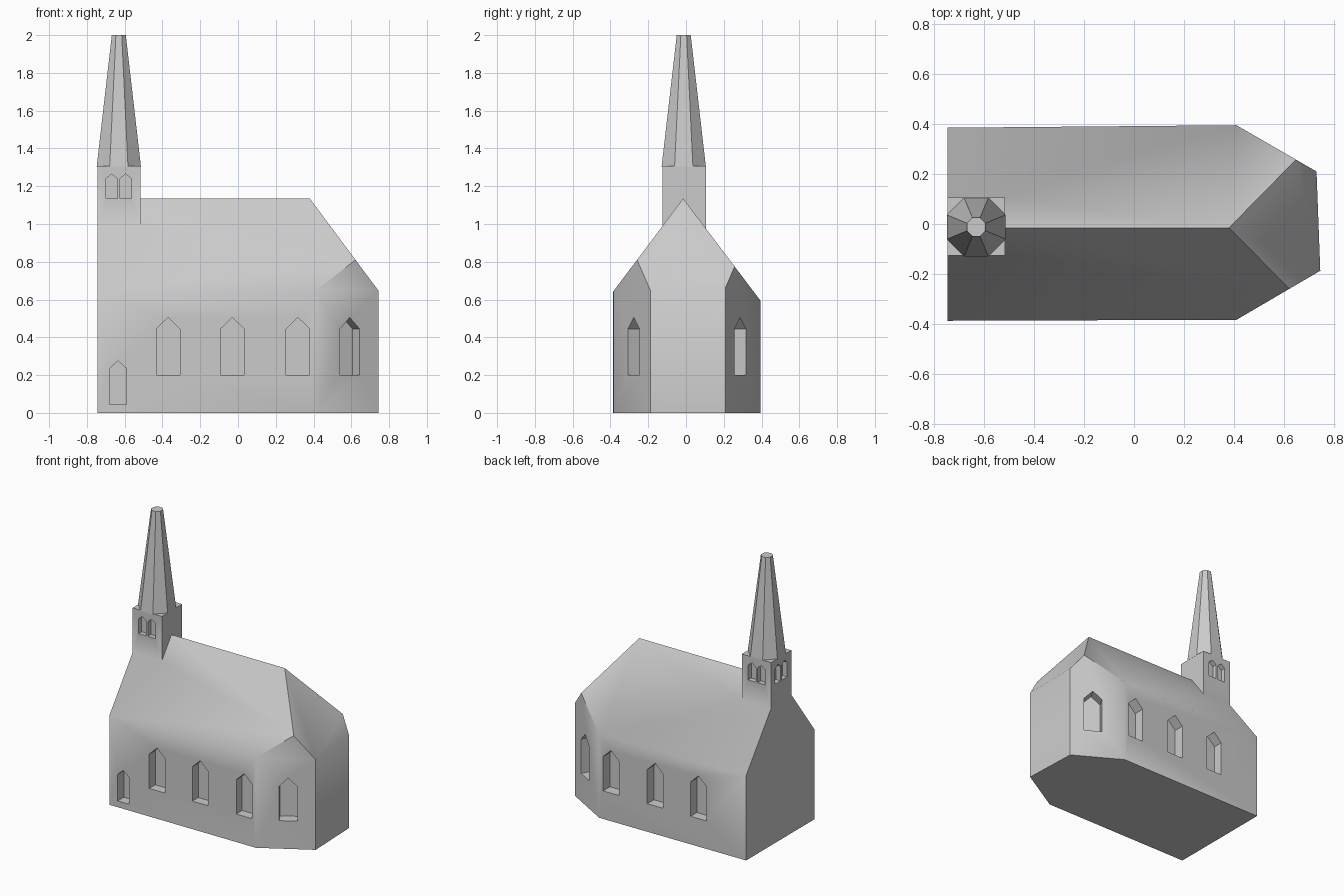
import bpy, bmesh, math
from mathutils import Vector

if "Cube" in bpy.data.objects:
    bpy.data.objects.remove(bpy.data.objects["Cube"])

stone = bpy.data.materials.new("pale_stone")
stone.diffuse_color = (0.6, 0.6, 0.6, 1)
stone.use_nodes = True
stone.node_tree.nodes["Principled BSDF"].inputs["Base Color"].default_value = stone.diffuse_color


def new_object(name, bm):
    bmesh.ops.recalc_face_normals(bm, faces=bm.faces)
    mesh = bpy.data.meshes.new(name)
    bm.to_mesh(mesh)
    bm.free()
    mesh.materials.append(stone)
    ob = bpy.data.objects.new(name, mesh)
    bpy.context.collection.objects.link(ob)
    return ob


def prism(bm, outline, offset):
    face = bm.faces.new([bm.verts.new(p) for p in outline])
    ext = bmesh.ops.extrude_face_region(bm, geom=[face])
    moved = [v for v in ext["geom"] if isinstance(v, bmesh.types.BMVert)]
    bmesh.ops.translate(bm, verts=moved, vec=offset)
    if not face.is_valid or len(face.link_loops if hasattr(face, "link_loops") else face.loops) == 0:
        bm.faces.new([bm.verts.new(p) for p in outline])


def niche(bm, x, y, normal, width, bottom, shoulder, apex, depth):
    """Pointed opening centred at x, y in a wall that faces along normal."""
    n = Vector((normal[0], normal[1], 0)).normalized()
    t = Vector((-n.y, n.x, 0))
    start = Vector((x, y, 0)) + n * 0.03
    w = width / 2
    outline = [start + t * a + Vector((0, 0, z)) for a, z in
               ((-w, bottom), (w, bottom), (w, shoulder), (0, apex), (-w, shoulder))]
    prism(bm, outline, -n * (depth + 0.03))


def boolean(target, other, operation):
    mod = target.modifiers.new(operation, "BOOLEAN")
    mod.object, mod.operation, mod.solver = other, operation, "EXACT"
    bpy.context.view_layer.objects.active = target
    bpy.ops.object.modifier_apply(modifier=mod.name)
    bpy.data.objects.remove(other, do_unlink=True)


# Nave with a three-sided end, cut to shape by the two roof slopes and the hip
bm = bmesh.new()
plan = [(-0.745, -0.387), (0.41, -0.383), (0.745, -0.187),
        (0.73, 0.21), (0.41, 0.395), (-0.745, 0.385)]
prism(bm, [(x, y, 0) for x, y in plan], (0, 0, 1.4))
bmesh.ops.recalc_face_normals(bm, faces=bm.faces)
for point, normal in (((0, -0.015, 1.135), (0, -0.495, 0.372)),
                      ((0, -0.015, 1.135), (0, 0.535, 0.405)),
                      ((0.38, 0, 1.135), (0.49, 0, 0.365))):
    geom = bm.verts[:] + bm.edges[:] + bm.faces[:]
    cut = bmesh.ops.bisect_plane(bm, geom=geom, plane_co=point, plane_no=normal, clear_outer=True)
    edges = [e for e in cut["geom_cut"] if isinstance(e, bmesh.types.BMEdge)]
    bmesh.ops.contextual_create(bm, geom=edges)
church = new_object("church_body", bm)

# Square bell tower rising flush from the west gable
bm = bmesh.new()
prism(bm, [(-0.745, -0.125, 0.7), (-0.515, -0.125, 0.7),
           (-0.515, 0.105, 0.7), (-0.745, 0.105, 0.7)], (0, 0, 0.607))
boolean(church, new_object("bell_tower", bm), "UNION")

# Recessed windows, door and belfry openings
bm = bmesh.new()
for x in (-0.37, -0.03, 0.317):
    for side in (-1, 1):
        niche(bm, x, side * 0.387, (0, side), 0.124, 0.2, 0.445, 0.505, 0.07)
niche(bm, 0.592, -0.2765, (0.196, -0.335), 0.12, 0.2, 0.445, 0.505, 0.075)
niche(bm, 0.597, 0.287, (0.185, 0.32), 0.12, 0.2, 0.445, 0.505, 0.075)
niche(bm, -0.635, -0.387, (0, -1), 0.09, 0.045, 0.235, 0.275, 0.07)
for shift in (-0.037, 0.037):
    for y, side in ((-0.125, -1), (0.105, 1)):
        niche(bm, -0.632 + shift, y, (0, side), 0.06, 1.135, 1.24, 1.265, 0.035)
    niche(bm, -0.745, -0.01 + shift, (-1, 0), 0.06, 1.135, 1.24, 1.265, 0.035)
boolean(church, new_object("opening_cutter", bm), "DIFFERENCE")

# Blunt eight-sided spire
bm = bmesh.new()
flat = math.cos(math.pi / 8)
rings = []
for apothem, z in ((0.117, 1.305), (0.037, 2.0)):
    r = apothem / flat
    rings.append([bm.verts.new((-0.631 + r * math.cos(a), -0.012 + r * math.sin(a), z))
                  for a in (math.pi / 8 + i * math.pi / 4 for i in range(8))])
for i in range(8):
    j = (i + 1) % 8
    bm.faces.new((rings[0][i], rings[0][j], rings[1][j], rings[1][i]))
bm.faces.new(rings[0])
bm.faces.new(rings[1])
spire = new_object("spire", bm)

# Soft eaves and shallow corners, crisp edges elsewhere
for ob in (church, spire):
    bpy.ops.object.select_all(action="DESELECT")
    ob.select_set(True)
    bpy.context.view_layer.objects.active = ob
    bpy.ops.object.shade_smooth_by_angle(angle=math.radians(40))
